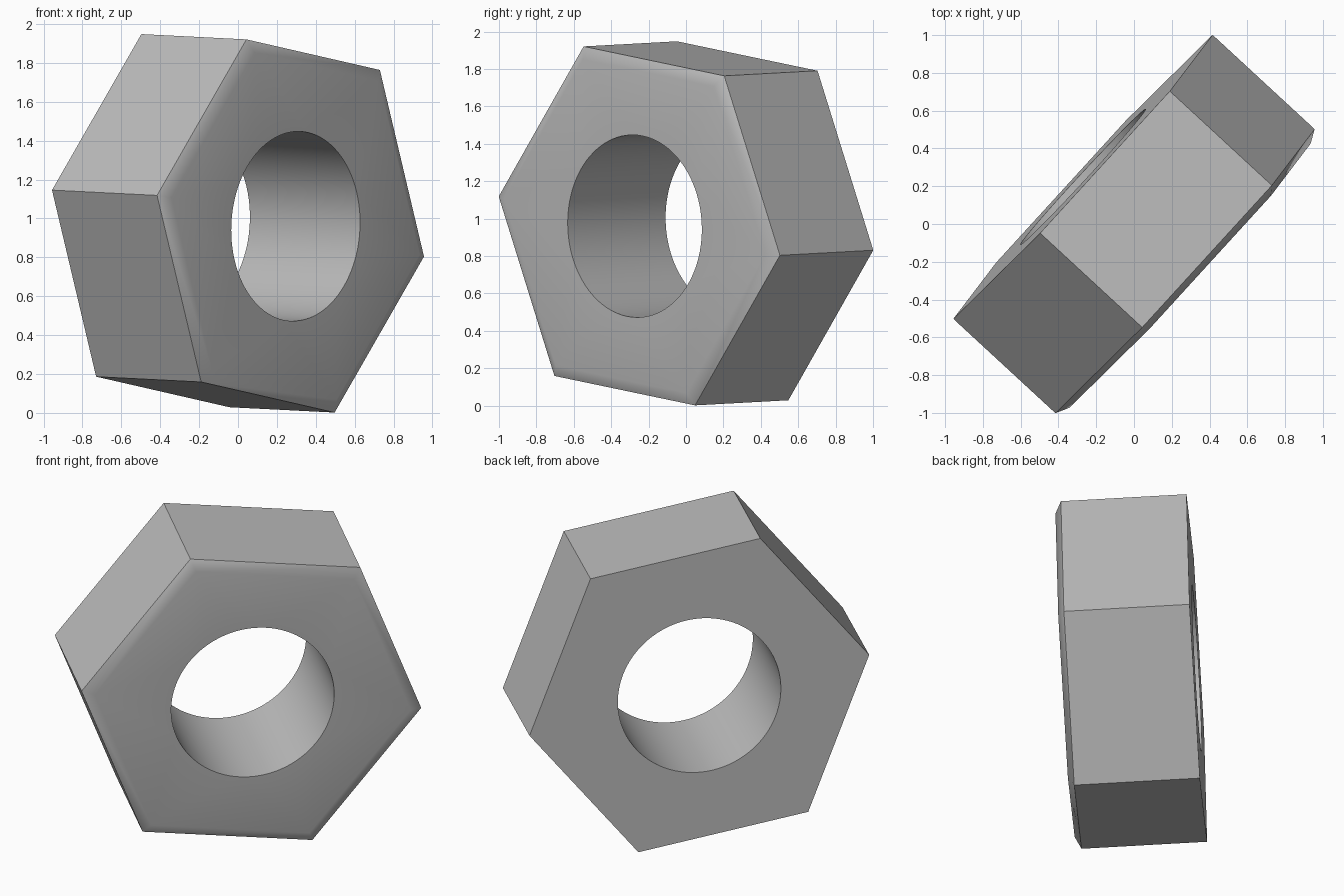
import bpy, bmesh, math
from mathutils import Vector, Matrix

cube = bpy.data.objects.get("Cube")
if cube:
    bpy.data.objects.remove(cube)

# Dimensions along the nut's own axis
RADIUS, HOLE, HALF = 1.03, 0.488, 0.368
CHAMFER, LIP, SECTOR = 0.93, 0.036, 16

steel = bpy.data.materials.new("grey steel")
steel.use_nodes = True
colour = (0.5, 0.5, 0.5, 1)
steel.diffuse_color = colour
steel.node_tree.nodes["Principled BSDF"].inputs["Base Color"].default_value = colour

bm = bmesh.new()


def ring(count, radius, height, offset=0.0):
    """A regular ring of vertices around the local z axis."""
    return [bm.verts.new((radius * math.cos(math.tau * (i + offset) / count),
                          radius * math.sin(math.tau * (i + offset) / count),
                          height)) for i in range(count)]


def wall(lower, upper):
    n = len(lower)
    for i in range(n):
        j = (i + 1) % n
        bm.faces.new((lower[i], lower[j], upper[j], upper[i]))


def cap(corners, circle):
    """Fill between a hexagon and the hole with one fan per corner."""
    n = len(circle)
    for k in range(6):
        start = k * SECTOR - SECTOR // 2
        for i in range(start, start + SECTOR):
            bm.faces.new((corners[k], circle[(i + 1) % n], circle[i % n]))
        bm.faces.new((corners[k], corners[(k + 1) % 6],
                      circle[(start + SECTOR) % n]))


# Hexagonal body with a chamfered front and a round bore
hex_back = ring(6, RADIUS, -HALF)
hex_front = ring(6, RADIUS, HALF)
hex_lip = ring(6, RADIUS * CHAMFER, HALF + LIP)
bore_back = ring(6 * SECTOR, HOLE, -HALF)
bore_front = ring(6 * SECTOR, HOLE, HALF + LIP)
wall(hex_back, hex_front)
wall(hex_front, hex_lip)
wall(bore_front, bore_back)
cap(hex_back, bore_back)
cap(hex_lip, bore_front)
bmesh.ops.recalc_face_normals(bm, faces=bm.faces)

# Tilt: local z is the bore axis, local x points to the top corner
axis = Vector((0.734, -0.678, -0.037)).normalized()
corner = Vector((-0.23, -0.295, 0.96))
corner = (corner - axis * corner.dot(axis)).normalized()
side = axis.cross(corner)
tilt = Matrix((corner, side, axis)).transposed().to_4x4()
bm.transform(Matrix.Translation((0, 0, 0.975)) @ tilt)

mesh = bpy.data.meshes.new("hex_nut")
bm.to_mesh(mesh)
bm.free()
mesh.materials.append(steel)
nut = bpy.data.objects.new("hex_nut", mesh)
bpy.context.collection.objects.link(nut)

# Smooth bore and softened chamfer, crisp outer edges
bpy.context.view_layer.objects.active = nut
nut.select_set(True)
bpy.ops.object.shade_smooth_by_angle(angle=math.radians(36))
weighted = nut.modifiers.new("weighted normals", 'WEIGHTED_NORMAL')
weighted.keep_sharp = True
